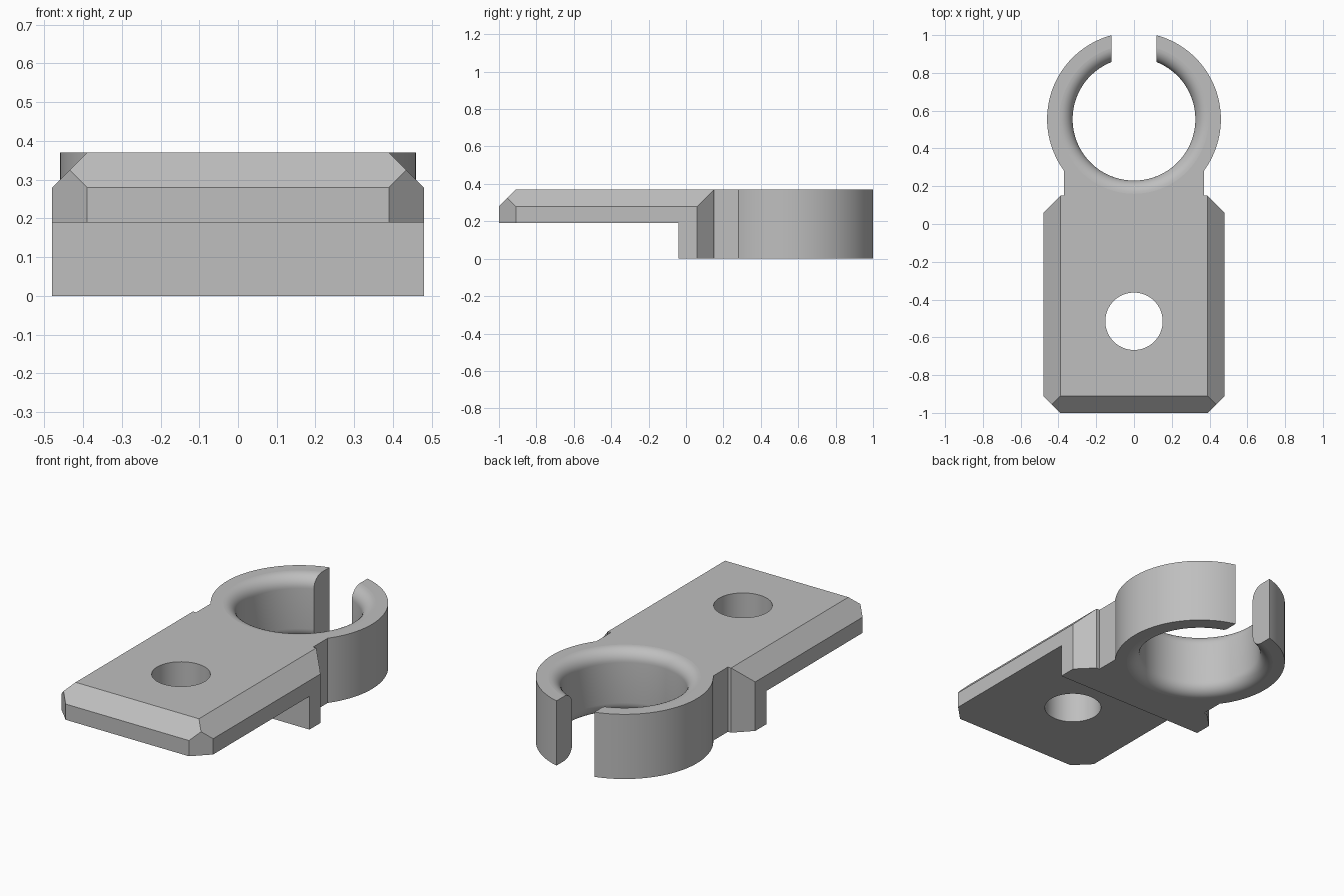
import bpy, bmesh, math
from mathutils import Vector

if "Cube" in bpy.data.objects:
    bpy.data.objects.remove(bpy.data.objects["Cube"])

H = 0.37            # overall height
W = 0.48            # plate half width
C = 0.09            # chamfer size
RY = 0.555          # ring centre y
R_OUT, R_IN, FILLET = 0.46, 0.325, 0.07
SLOT = 0.12         # half width of the ring opening

grey = bpy.data.materials.new("light grey")
grey.diffuse_color = (0.52, 0.52, 0.52, 1)
grey.use_nodes = True
grey.node_tree.nodes["Principled BSDF"].inputs["Base Color"].default_value = grey.diffuse_color


def finish(name, bm):
    bmesh.ops.recalc_face_normals(bm, faces=bm.faces)
    me = bpy.data.meshes.new(name)
    bm.to_mesh(me)
    bm.free()
    ob = bpy.data.objects.new(name, me)
    bpy.context.collection.objects.link(ob)
    me.materials.append(grey)
    return ob


def box(name, x, y0, y1, z0, z1):
    bm = bmesh.new()
    bmesh.ops.create_cube(bm, size=1)
    for v in bm.verts:
        v.co = (v.co.x * 2 * x, y0 + (v.co.y + .5) * (y1 - y0), z0 + (v.co.z + .5) * (z1 - z0))
    return finish(name, bm)


def lathe(name, profile, y, n):
    """Closed solid of revolution about a vertical axis at (0, y)."""
    bm = bmesh.new()
    rings = [[bm.verts.new((r * math.cos(2 * math.pi * i / n), y + r * math.sin(2 * math.pi * i / n), z))
              for i in range(n)] for r, z in profile]
    for a, b in zip(rings, rings[1:]):
        for i in range(n):
            j = (i + 1) % n
            bm.faces.new((a[i], a[j], b[j], b[i]))
    bm.faces.new(rings[0])
    bm.faces.new(rings[-1])
    return finish(name, bm)


def boolean(target, tool, op):
    m = target.modifiers.new(op, 'BOOLEAN')
    m.operation, m.object, m.solver = op, tool, 'EXACT'
    bpy.context.view_layer.objects.active = target
    bpy.ops.object.modifier_apply(modifier=m.name)
    bpy.data.objects.remove(tool)


# Mounting plate: side profile with a deeper rear step, extruded across x
bm = bmesh.new()
side = [(-1, .19), (-.04, .19), (-.04, 0), (.15, 0), (.15, H), (-1, H)]
face = bm.faces.new([bm.verts.new((-W, y, z)) for y, z in side])
ext = bmesh.ops.extrude_face_region(bm, geom=[face])
bmesh.ops.translate(bm, vec=(2 * W, 0, 0), verts=[g for g in ext["geom"] if isinstance(g, bmesh.types.BMVert)])

# Chamfers: top sides, top front, and the four vertical corners
cuts = [((0, -1, H - C), (0, -1, 1))]
for s in (-1, 1):
    cuts += [((s * W, 0, H - C), (s, 0, 1)),
             ((s * W, -1 + C, 0), (s, -1, 0)),
             ((s * W, .15 - C, 0), (s, 1, 0))]
for co, no in cuts:
    res = bmesh.ops.bisect_plane(bm, geom=bm.verts[:] + bm.edges[:] + bm.faces[:], plane_co=co,
                                 plane_no=Vector(no).normalized(), clear_outer=True)
    edges = [g for g in res["geom_cut"] if isinstance(g, bmesh.types.BMEdge)]
    bmesh.ops.holes_fill(bm, edges=edges, sides=0)
clip = finish("clip_bracket", bm)

# Neck and ring
boolean(clip, box("neck", .37, .05, .45, 0, H), 'UNION')
boolean(clip, lathe("ring", [(R_OUT, 0), (R_OUT, H)], RY, 128), 'UNION')

# Ring bore with rounded rims, flaring at both ends
rc = R_IN + FILLET
arc = [(rc - FILLET * math.cos(math.radians(a)), FILLET * math.sin(math.radians(a))) for a in range(0, 91, 10)]
bore = [(rc, -.1)] + [(r, FILLET - d) for r, d in reversed(arc)]
bore += [(r, H - FILLET + d) for r, d in arc] + [(rc, H + .1)]
boolean(clip, lathe("bore", bore, RY, 128), 'DIFFERENCE')

# Ring opening and screw hole
boolean(clip, box("opening", SLOT, RY + .1, 1.3, -.1, H + .1), 'DIFFERENCE')
boolean(clip, lathe("screw_hole", [(.152, -.1), (.152, H + .1)], -.515, 64), 'DIFFERENCE')

# Smooth the round walls, keep the horizontal faces flat
bpy.ops.object.select_all(action='DESELECT')
clip.select_set(True)
bpy.context.view_layer.objects.active = clip
bpy.ops.object.shade_smooth_by_angle(angle=math.radians(25))
for p in clip.data.polygons:
    if abs(p.normal.z) > .9995:
        p.use_smooth = False
